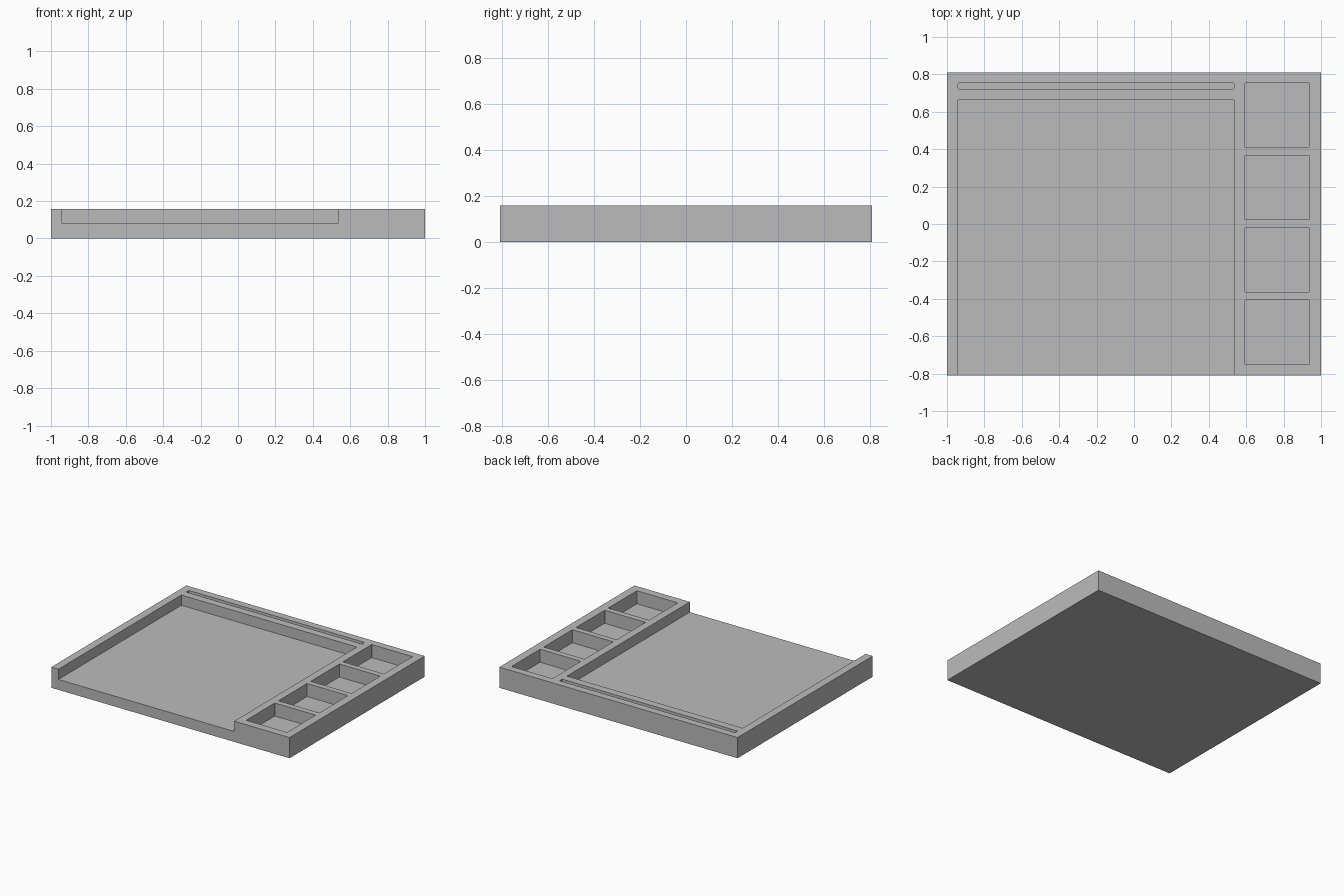
import bpy
import bmesh

cube = bpy.data.objects.get("Cube")
if cube:
    bpy.data.objects.remove(cube, do_unlink=True)

grey = bpy.data.materials.new("mid grey")
grey.use_nodes = True
colour = (0.5, 0.5, 0.5, 1)
grey.diffuse_color = colour
grey.node_tree.nodes["Principled BSDF"].inputs["Base Color"].default_value = colour


def box(name, x, y, z, corner=0):
    """Box spanning the given ranges, with optional rounded upright edges."""
    bm = bmesh.new()
    bmesh.ops.create_cube(bm, size=1)
    for v in bm.verts:
        v.co = [r[0] if c < 0 else r[1] for c, r in zip(v.co, (x, y, z))]
    if corner:
        upright = [e for e in bm.edges if abs(e.verts[0].co.z - e.verts[1].co.z) > 0.01]
        bmesh.ops.bevel(bm, geom=upright, offset=corner, segments=3,
                        profile=0.5, affect='EDGES')
    mesh = bpy.data.meshes.new(name)
    bm.to_mesh(mesh)
    bm.free()
    mesh.materials.append(grey)
    obj = bpy.data.objects.new(name, mesh)
    bpy.context.collection.objects.link(obj)
    return obj


HEIGHT, ABOVE = 0.157, 0.3
BAY_FLOOR, POCKET_FLOOR = 0.079, 0.058
BAY_X = (-0.94, 0.535)

# Solid tray
tray = box("tray", (-1, 1), (-0.81, 0.81), (0, HEIGHT))

# Main bay open at the front, and the narrow slot behind it
cutters = [
    box("bay_cutter", BAY_X, (-1, 0.663), (BAY_FLOOR, ABOVE)),
    box("slot_cutter", BAY_X, (0.722, 0.754), (POCKET_FLOOR, ABOVE), 0.006),
]

# Four square pockets down the left side
for i in range(4):
    y = -0.75 + i * 0.387
    cutters.append(box(f"pocket_cutter_{i + 1}", (0.594, 0.937), (y, y + 0.343),
                       (POCKET_FLOOR, ABOVE), 0.003))

# Carve, then remove the cutters
for cutter in cutters:
    mod = tray.modifiers.new(cutter.name, 'BOOLEAN')
    mod.operation = 'DIFFERENCE'
    mod.solver = 'EXACT'
    mod.object = cutter
    cutter.hide_render = True
bpy.context.view_layer.objects.active = tray
for mod in list(tray.modifiers):
    bpy.ops.object.modifier_apply(modifier=mod.name)
for cutter in cutters:
    bpy.data.objects.remove(cutter, do_unlink=True)
